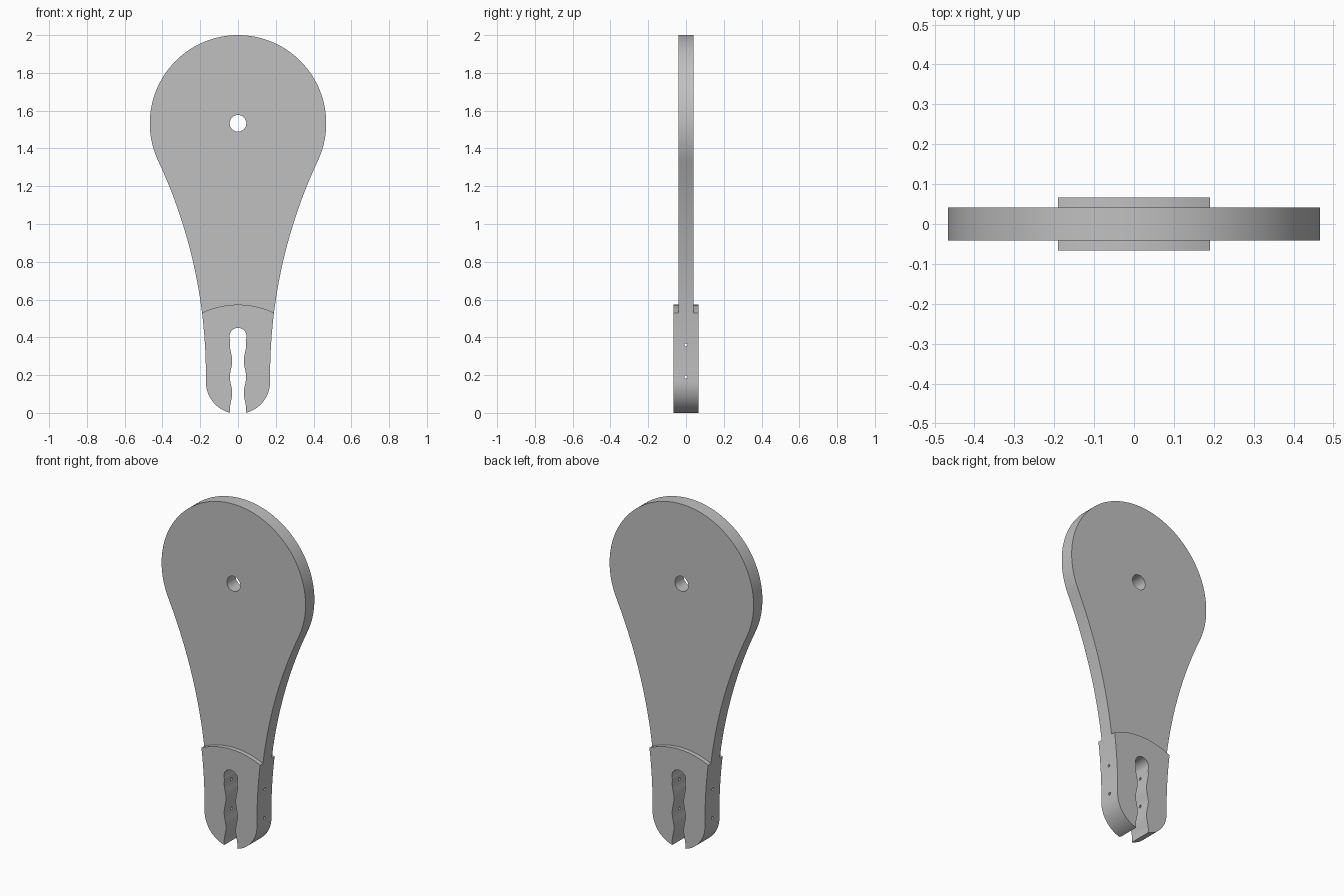
import bpy, bmesh
from math import sin, cos, pi, sqrt, atan2, asin

cube = bpy.data.objects.get("Cube")
if cube:
    bpy.data.objects.remove(cube)

grey = bpy.data.materials.new("light grey")
grey.use_nodes = True
grey.diffuse_color = (0.53, 0.53, 0.53, 1)
grey.node_tree.nodes["Principled BSDF"].inputs["Base Color"].default_value = (0.53, 0.53, 0.53, 1)

HEAD_Z, HEAD_R = 1.533, 0.467       # round head
NECK_X, NECK_Z = 0.17, 0.2          # where the flare begins
SHOULDER_Z, CROWN_Z = 0.53, 0.573   # curved top of the grip
SLOT_Z, SLOT_R = 0.405, 0.045       # rounded slot end
PIN_HEIGHTS = (0.19, 0.36)

# Flare arc, tangent to the straight neck and to the head
FLARE_R = ((HEAD_Z - NECK_Z) ** 2 + NECK_X ** 2 - HEAD_R ** 2) / (2 * (HEAD_R - NECK_X))
JOIN = atan2(HEAD_Z - NECK_Z, NECK_X + FLARE_R)


def arc(cx, cz, r, start, end, steps):
    return [(cx + r * cos(start + (end - start) * i / steps),
             cz + r * sin(start + (end - start) * i / steps)) for i in range(steps + 1)]


def flare(z_from, z_to, steps):
    a, b = (pi - asin((z - NECK_Z) / FLARE_R) for z in (z_from, z_to))
    return arc(NECK_X + FLARE_R, NECK_Z, FLARE_R, a, b, steps)


def mirrored(half):
    """Close a right-hand outline with its mirror image."""
    return half + [(-x, z) for x, z in reversed(half) if abs(x) > 1e-5]


def prism(name, outline, half_depth):
    bm = bmesh.new()
    face = bm.faces.new([bm.verts.new((x, -half_depth, z)) for x, z in outline])
    top = bmesh.ops.extrude_face_region(bm, geom=[face])["geom"]
    verts = [v for v in top if isinstance(v, bmesh.types.BMVert)]
    bmesh.ops.translate(bm, verts=verts, vec=(0, 2 * half_depth, 0))
    bmesh.ops.recalc_face_normals(bm, faces=bm.faces)
    mesh = bpy.data.meshes.new(name)
    bm.to_mesh(mesh)
    bm.free()
    mesh.materials.append(grey)
    obj = bpy.data.objects.new(name, mesh)
    bpy.context.collection.objects.link(obj)
    return obj


def activate(obj):
    bpy.ops.object.select_all(action="DESELECT")
    obj.select_set(True)
    bpy.context.view_layer.objects.active = obj


def drill(obj, radius, z, rotation, sides):
    bpy.ops.mesh.primitive_cylinder_add(vertices=sides, radius=radius, depth=1,
                                        location=(0, 0, z), rotation=rotation)
    cutter = bpy.context.object
    cutter.name = "hole_cutter"
    cutter.hide_render = True
    cutter.data.materials.append(grey)
    activate(obj)
    mod = obj.modifiers.new("hole", "BOOLEAN")
    mod.operation, mod.solver, mod.object = "DIFFERENCE", "EXACT", cutter
    bpy.ops.object.modifier_apply(modifier=mod.name)
    bpy.data.objects.remove(cutter)


# Paddle plate: flare running into the round head
join_z = HEAD_Z - HEAD_R * sin(JOIN)
paddle = prism("paddle_plate", mirrored(
    flare(SHOULDER_Z, join_z, 24)
    + arc(0, HEAD_Z, HEAD_R, -JOIN, pi / 2, 48)[1:]), 0.041)
drill(paddle, 0.044, HEAD_Z, (pi / 2, 0, 0), 40)

# Thicker slotted grip: wavy slot wall, rounded foot, neck, domed top
def slot_wall(z):
    return 0.037 + 0.006 * cos(2 * pi * (z - PIN_HEIGHTS[1]) / 0.17)

foot_z = 0.165
foot_start = -pi / 2 + asin(slot_wall(0) / NECK_X)
foot = arc(0, foot_z, NECK_X, foot_start, 0, 20)
steps = 44
wave = []
for i in range(steps):
    z = 0.385 + (foot[0][1] - 0.385) * i / steps
    wave.append((slot_wall(z), z))
slot = arc(0, SLOT_Z, SLOT_R, pi / 2, -0.3, 14)
side = flare(NECK_Z, SHOULDER_Z, 10)
shoulder_x, rise = side[-1][0], CROWN_Z - SHOULDER_Z
dome_r = (shoulder_x ** 2 + rise ** 2) / (2 * rise)
dome = arc(0, CROWN_Z - dome_r, dome_r, pi / 2 - asin(shoulder_x / dome_r), pi / 2, 14)
right = slot[1:] + wave + foot + side + dome[1:-1]
left = [(-x, z) for x, z in reversed(right)]
# The slot crown and the dome crown each sit once on the centre line
grip = prism("slotted_grip", [slot[0]] + right + [dome[-1]] + left, 0.067)
for z in PIN_HEIGHTS:
    drill(grip, 0.008, z, (0, pi / 2, 0), 16)

for obj in (paddle, grip):
    activate(obj)
    bpy.ops.object.shade_smooth_by_angle(angle=0.6)
